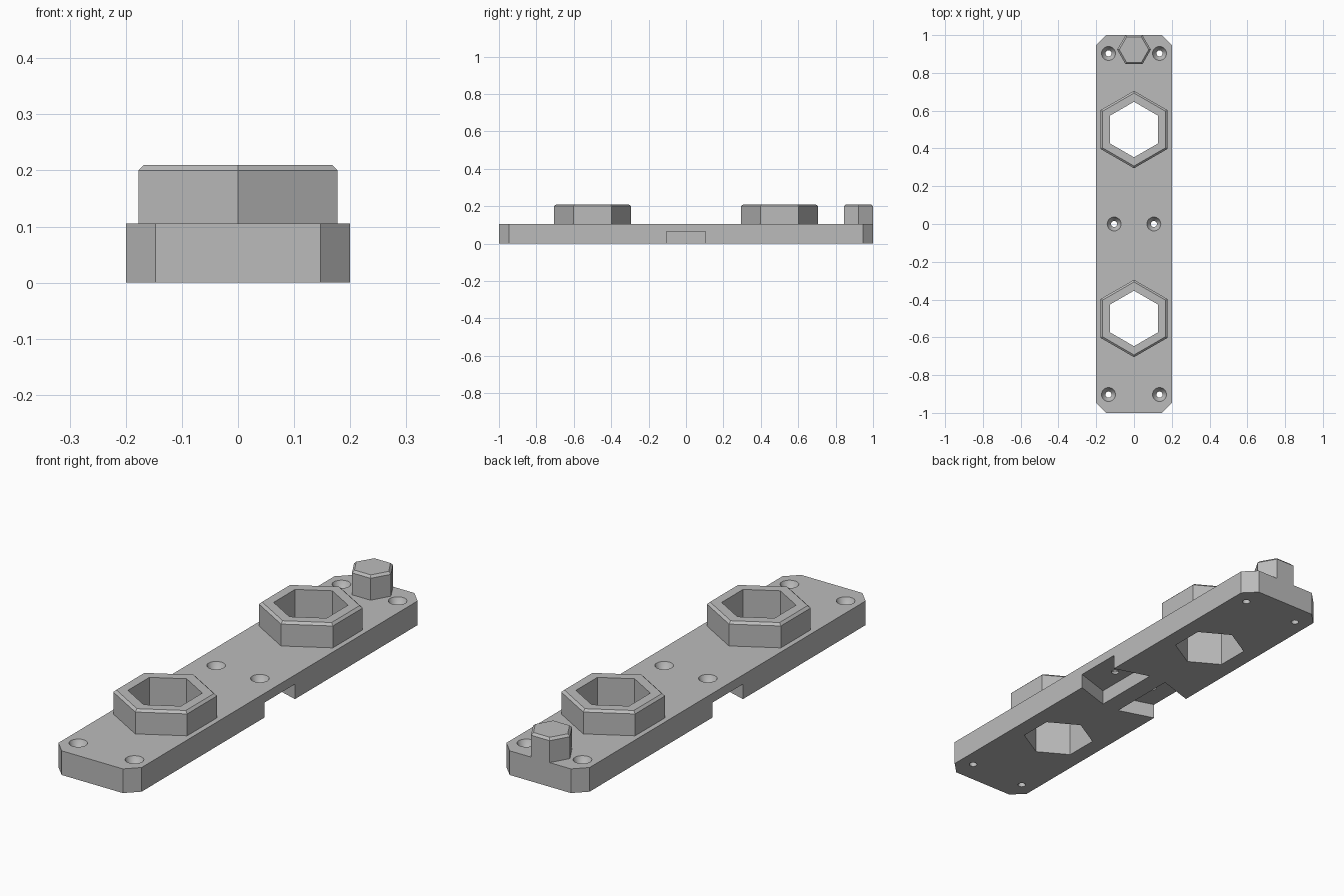
import bpy, bmesh, math

if "Cube" in bpy.data.objects:
    bpy.data.objects.remove(bpy.data.objects["Cube"], do_unlink=True)

grey = bpy.data.materials.new("plain_grey")
grey.use_nodes = True
grey.diffuse_color = (0.5, 0.5, 0.5, 1)
grey.node_tree.nodes["Principled BSDF"].inputs["Base Color"].default_value = grey.diffuse_color


def polygon(radius, sides, turn=0.0):
    """Regular outline around the origin."""
    return [(radius * math.cos(turn + math.tau * i / sides),
             radius * math.sin(turn + math.tau * i / sides)) for i in range(sides)]


def loft(name, levels, location=(0, 0), closed=False):
    """Join outlines (outline, z) by side walls; cap the ends, or close into a ring."""
    bm = bmesh.new()
    loops = [[bm.verts.new((x, y, z)) for x, y in outline] for outline, z in levels]
    pairs = list(zip(loops, loops[1:]))
    if closed:
        pairs.append((loops[-1], loops[0]))
    else:
        bm.faces.new(loops[0])
        bm.faces.new(loops[-1])
    for a, b in pairs:
        for i in range(len(a)):
            j = (i + 1) % len(a)
            bm.faces.new((a[i], a[j], b[j], b[i]))
    bmesh.ops.recalc_face_normals(bm, faces=bm.faces)
    mesh = bpy.data.meshes.new(name)
    bm.to_mesh(mesh)
    bm.free()
    mesh.materials.append(grey)
    obj = bpy.data.objects.new(name, mesh)
    obj.location = (*location, 0)
    bpy.context.collection.objects.link(obj)
    return obj


TOP, RIM, PEAK = 0.105, 0.2, 0.21
POINT_Y = math.pi / 6      # hexagon with a corner towards y
HOLE_R = 0.147
BOSS_Y = 0.5

# Base plate with clipped corners
corner = [(0.2, 0.947), (0.147, 1.0)]
outline = (corner + [(-x, y) for x, y in reversed(corner)]
           + [(-x, -y) for x, y in corner]
           + [(x, -y) for x, y in reversed(corner)])
plate = loft("base_plate", [(outline, 0), (outline, TOP)])

cutters = []

# Through holes under the hexagonal bosses
for sy in (-1, 1):
    hexagon = polygon(HOLE_R, 6, POINT_Y)
    cutters.append(loft("hex_hole_cutter", [(hexagon, -0.05), (hexagon, 0.3)],
                        (0, sy * BOSS_Y)))

# Dovetail pockets on the underside, either side of a middle rib
for sx in (-1, 1):
    pocket = [(sx * x, y) for x, y in
              [(0.042, -0.155), (0.2, -0.105), (0.25, -0.105),
               (0.25, 0.105), (0.2, 0.105), (0.042, 0.155)]]
    cutters.append(loft("pocket_cutter", [(pocket, -0.05), (pocket, 0.065)]))

# Countersunk screw holes
screw_profile = [(0.016, -0.05), (0.016, 0.075), (0.03, 0.09), (0.037, TOP), (0.037, 0.15)]
for sx in (-1, 1):
    for x, y in ((0.135, -0.903), (0.105, 0), (0.135, 0.903)):
        cutters.append(loft("screw_hole_cutter",
                            [(polygon(r, 24), z) for r, z in screw_profile], (sx * x, y)))

# Cut the plate, then drop the cutters
for cutter in cutters:
    cutter.hide_render = True
    mod = plate.modifiers.new("cut", "BOOLEAN")
    mod.operation = "DIFFERENCE"
    mod.solver = "EXACT"
    mod.object = cutter
bpy.context.view_layer.update()
cut_mesh = bpy.data.meshes.new_from_object(
    plate.evaluated_get(bpy.context.evaluated_depsgraph_get()))
plate.modifiers.clear()
plate.data = cut_mesh
for cutter in cutters:
    bpy.data.objects.remove(cutter, do_unlink=True)

# Hollow hexagonal bosses with a chamfered rim
boss_profile = [(HOLE_R, TOP), (0.205, TOP), (0.205, RIM), (0.193, PEAK), (HOLE_R, PEAK)]
for name, sy in (("front_boss", -1), ("back_boss", 1)):
    loft(name, [(polygon(r, 6, POINT_Y), z) for r, z in boss_profile],
         (0, sy * BOSS_Y), closed=True)

# Small solid hexagonal peg flush with the back end
peg_profile = [(0.089, TOP), (0.089, RIM), (0.078, PEAK)]
loft("back_peg", [(polygon(r, 6), z) for r, z in peg_profile], (0, 0.923))

# Smooth the round holes, keep every hard edge
for obj in bpy.context.collection.objects:
    obj.select_set(obj == plate)
bpy.context.view_layer.objects.active = plate
bpy.ops.object.shade_smooth_by_angle(angle=math.radians(20))
